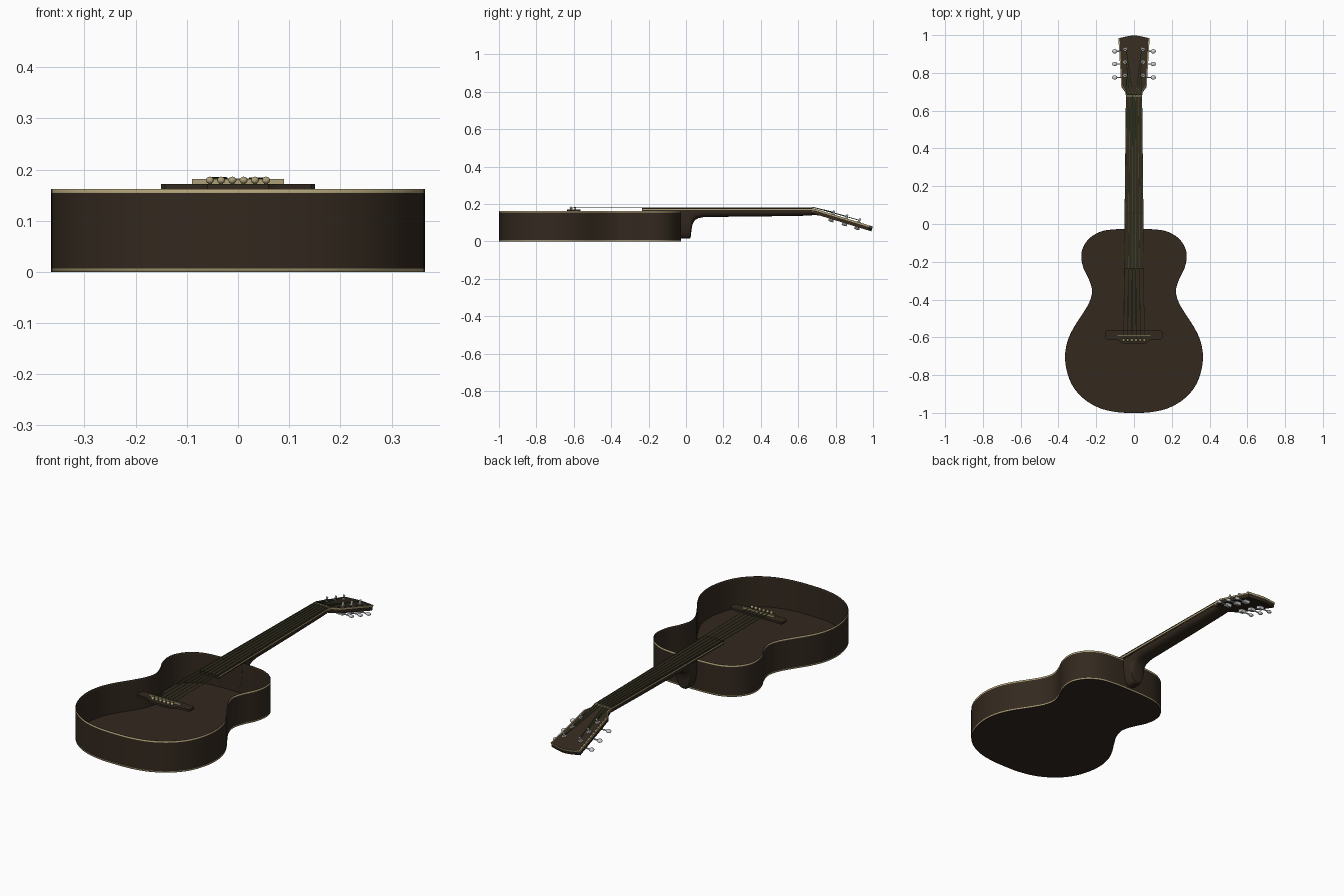
import bpy, bmesh, math
from mathutils import Matrix, Vector

cube = bpy.data.objects.get("Cube")
if cube:
    bpy.data.objects.remove(cube, do_unlink=True)


def material(name, r, g, b):
    m = bpy.data.materials.new(name)
    m.use_nodes = True
    m.diffuse_color = (r, g, b, 1)
    m.node_tree.nodes["Principled BSDF"].inputs["Base Color"].default_value = (r, g, b, 1)
    return m


WOOD = material("dark_wood", 0.033, 0.022, 0.0135)
CREAM = material("cream_binding", 0.42, 0.35, 0.185)
GREEN = material("green_wire", 0.05, 0.12, 0.03)
METAL = material("tuner_metal", 0.6, 0.61, 0.64)


def finish(name, bm, mats, matrix=None, smooth=True):
    me = bpy.data.meshes.new(name)
    bm.to_mesh(me)
    bm.free()
    for m in mats:
        me.materials.append(m)
    ob = bpy.data.objects.new(name, me)
    bpy.context.collection.objects.link(ob)
    if matrix:
        ob.matrix_world = matrix
    if smooth:
        bpy.ops.object.select_all(action="DESELECT")
        ob.select_set(True)
        bpy.context.view_layer.objects.active = ob
        bpy.ops.object.shade_smooth_by_angle(angle=math.radians(35))
    return ob


def loft(name, rings, mats, caps=True, rule=None, matrix=None):
    """Skin a list of closed rings; rule gives each face its material."""
    bm = bmesh.new()
    rows = [[bm.verts.new(p) for p in ring] for ring in rings]
    n = len(rows[0])
    for a, b in zip(rows, rows[1:]):
        for i in range(n):
            j = (i + 1) % n
            bm.faces.new((a[i], a[j], b[j], b[i]))
    if caps:
        bm.faces.new(rows[0][::-1])
        bm.faces.new(rows[-1])
        bmesh.ops.recalc_face_normals(bm, faces=bm.faces[:])
    if rule:
        for f in bm.faces:
            f.material_index = rule(f.calc_center_median())
    return finish(name, bm, mats, matrix)


def prism(name, outline, z0, z1, mat, matrix=None):
    return loft(name, [[(x, y, z) for x, y in outline] for z in (z0, z1)], [mat], matrix=matrix)


def box(name, x, y, z, mat, matrix=None):
    return prism(name, [(x[0], y[0]), (x[1], y[0]), (x[1], y[1]), (x[0], y[1])], *z, mat, matrix)


def rod(name, a, b, r, mat, matrix=None, sides=12):
    a, b = Vector(a), Vector(b)
    turn = (b - a).to_track_quat("Z", "Y").to_matrix().to_4x4()
    bm = bmesh.new()
    bmesh.ops.create_cone(bm, cap_ends=True, segments=sides, radius1=r, radius2=r,
                          depth=(b - a).length, matrix=Matrix.Translation((a + b) / 2) @ turn)
    return finish(name, bm, [mat], matrix)


def blob(name, centre, size, mat, matrix=None):
    bm = bmesh.new()
    bmesh.ops.create_uvsphere(bm, u_segments=14, v_segments=8, radius=1,
                              matrix=Matrix.Translation(centre) @ Matrix.Diagonal((*size, 1)))
    return finish(name, bm, [mat], matrix)


def mirror_outline(half):
    """Half runs from bottom centre up the +x side to top centre."""
    return half + [(-x, y) for x, y in half[-2:0:-1]]


def smooth_path(pts, steps=5):
    out = []
    ends = [(-pts[1][0], pts[1][1])] + pts + [(-pts[-2][0], pts[-2][1])]
    for p in zip(ends, ends[1:], ends[2:], ends[3:]):
        a, b, c, d = map(Vector, p)
        for k in range(steps):
            t = k / steps
            out.append(tuple(0.5 * (2 * b + (c - a) * t + (2 * a - 5 * b + 4 * c - d) * t * t
                                    + (3 * b - a - 3 * c + d) * t ** 3)))
    return out + [pts[-1]]


# Body: open-topped wooden shell with cream bands on its outer edges, and a flat back
half = [(0, -1), (.09, -.996), (.18, -.975), (.26, -.93), (.32, -.865), (.354, -.785),
        (.365, -.70), (.352, -.62), (.32, -.55), (.275, -.48), (.237, -.415), (.222, -.355),
        (.238, -.295), (.267, -.235), (.279, -.175), (.27, -.125), (.235, -.075),
        (.175, -.04), (.1, -.028), (0, -.026)]
body = mirror_outline(smooth_path(half))
sides = loft("body_sides", [[(x, y, z) for x, y in body] for z in (0, .007, .154, .162)],
             [WOOD, CREAM], caps=False, rule=lambda c: int(c.z < .007 or c.z > .154))
shell = sides.modifiers.new("thickness", "SOLIDIFY")
shell.thickness, shell.offset = .003, -1
shell.material_offset = shell.material_offset_rim = -1
prism("body_back", [(x * .995, -.513 + (y + .513) * .995) for x, y in body], .0005, .006, WOOD)

# Bridge with belly, saddle and pins
prism("bridge", mirror_outline([(0, -.636), (.06, -.634), (.085, -.615), (.143, -.611),
                                (.15, -.604), (.15, -.572), (.143, -.565), (0, -.565)]),
      .161, .172, WOOD)
box("saddle", (-.09, .09), (-.595, -.587), (.172, .181), CREAM)
for i in range(6):
    x = (i - 2.5) * .022
    rod("bridge_pin", (x, -.615, .166), (x, -.615, .178), .004, CREAM)
    blob("bridge_pin_head", (x, -.615, .179), (.008, .008, .007), CREAM)


# Neck with rounded back, flowing into the heel
def neck_ring(y, w, bottom, top=.164):
    ring = []
    for k in range(17):
        a = math.pi * k / 16
        c, s = math.cos(a), math.sin(a)
        ring.append((w * math.copysign(abs(c) ** .7, c), y, top - (top - bottom) * s ** .8))
    return ring


stations = [(-.03, .046, .015), (.018, .045, .015), (.025, .044, .022), (.029, .044, .06),
            (.034, .045, .09), (.045, .046, .112), (.066, .047, .125), (.1, .047, .131),
            (.4, .045, .134), (.65, .042, .138)]
loft("neck_and_heel", [neck_ring(*s) for s in stations]
     + [neck_ring(.69, .043, .142, .168), neck_ring(.735, .05, .135, .152)], [WOOD])

# Fingerboard with bound edges, and nut
NUT, SADDLE, END = .675, -.59, -.235


def board_ring(z):
    a, b = .053, .043
    return [(-a, END, z), (a, END, z), (b, NUT, z), (-b, NUT, z)]


loft("fingerboard", [board_ring(z) for z in (.162, .169, .175, .178)], [WOOD, CREAM],
     rule=lambda c: int(.169 < c.z < .175 and abs(c.x) > .01))
box("nut", (-.043, .043), (NUT, NUT + .009), (.160, .182), CREAM)

# Headstock, tilted back, with a cream edge around its face
tilt = math.radians(17)
HEAD = Matrix.Translation((0, .685, .175)) @ Matrix.Rotation(-tilt, 4, "X")
head = [(0, 0), (.043, 0), (.046, .02), (.066, .05), (.081, .312), (.06, .317), (.03, .324), (0, .328)]
prism("headstock", mirror_outline(head), -.026, -.008, WOOD, HEAD)
prism("headstock_binding", mirror_outline([(x * 1.02, y) for x, y in head]), -.008, 0, CREAM, HEAD)
prism("headstock_face", mirror_outline([(x * .945, y) for x, y in head]), -.001, .001, WOOD, HEAD)

# Tuners: post, collar, gear housing, shaft and button
ROWS = (.105, .18, .25)
for s in (-1, 1):
    for y in ROWS:
        x = s * .046
        rod("tuner_post", (x, y, -.03), (x, y, .022), .005, METAL, HEAD)
        rod("tuner_collar", (x, y, 0), (x, y, .004), .010, METAL, HEAD)
        box("tuner_housing", (x - .013, x + .013), (y - .014, y + .014), (-.040, -.026), METAL, HEAD)
        rod("tuner_shaft", (x, y, -.033), (s * .096, y, -.033), .0035, METAL, HEAD)
        blob("tuner_button", (s * .102, y, -.033), (.014, .012, .008), METAL, HEAD)

# Strings, from pins over saddle and nut to the posts
for i in range(6):
    t = (i - 2.5) / 2.5
    s = -1 if i < 3 else 1
    row = ROWS[i] if i < 3 else ROWS[5 - i]
    post = HEAD @ Vector((s * .041, row, .012))
    path = [(t * .055, -.613, .178), (t * .055, SADDLE, .183), (t * .038, NUT + .004, .183), post]
    for a, b in zip(path, path[1:]):
        rod("string", a, b, .0022 - .00012 * i, GREEN, sides=6)
